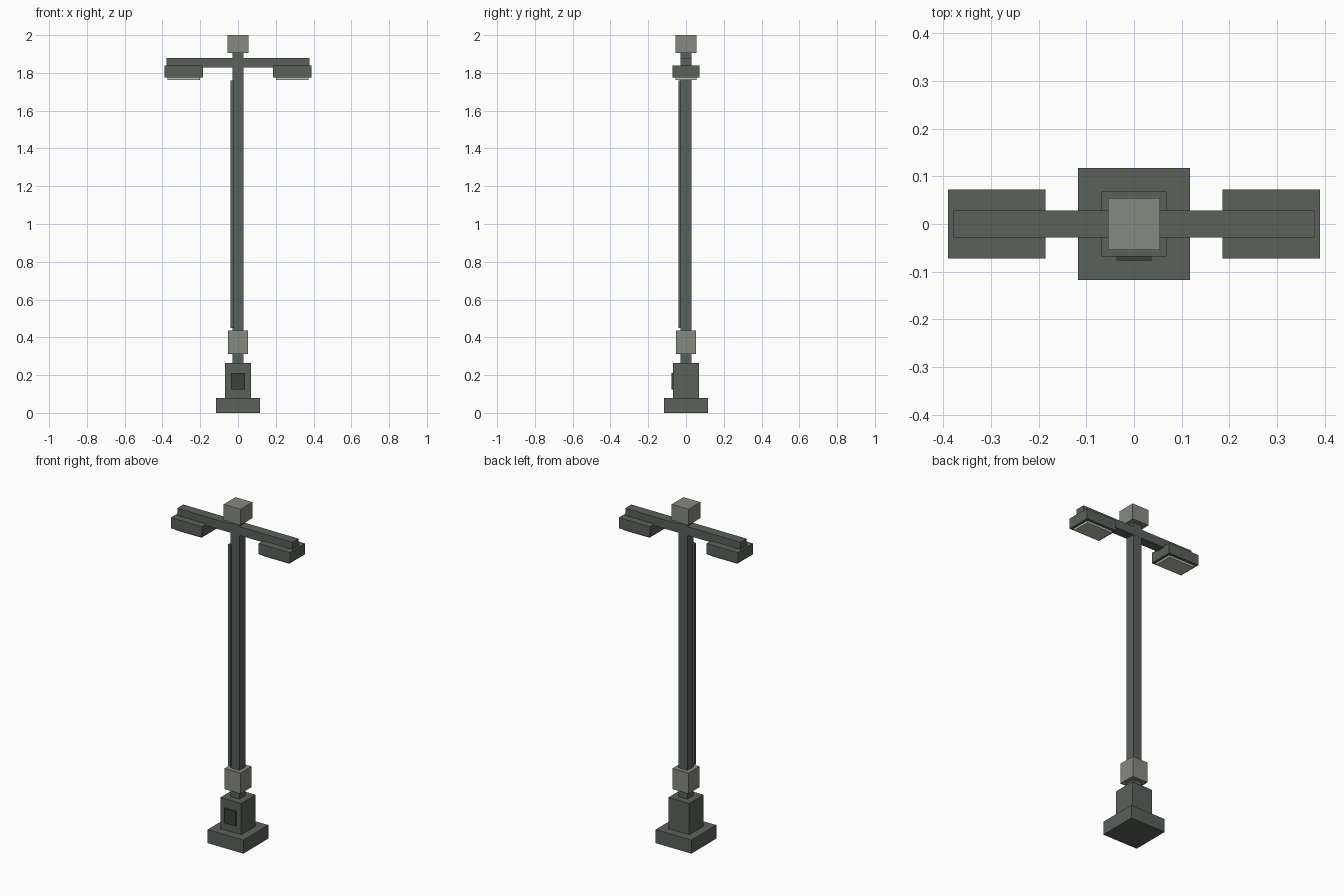
import bpy
import bmesh
from mathutils import Vector

cube = bpy.data.objects.get("Cube")
if cube:
    bpy.data.objects.remove(cube, do_unlink=True)


def make_material(name, color):
    mat = bpy.data.materials.new(name)
    mat.use_nodes = True
    mat.diffuse_color = (*color, 1)
    mat.node_tree.nodes["Principled BSDF"].inputs["Base Color"].default_value = (*color, 1)
    return mat


painted = make_material("dark green grey paint", (0.105, 0.12, 0.105))
stone = make_material("pale grey trim", (0.24, 0.255, 0.215))
hatch = make_material("deep green grey", (0.045, 0.055, 0.047))
glass = make_material("pale lamp glass", (0.48, 0.53, 0.42))


def box(name, low, high, mat):
    """Flat-sided box between two opposite corners."""
    low, high = Vector(low), Vector(high)
    bm = bmesh.new()
    bmesh.ops.create_cube(bm, size=1)
    bmesh.ops.scale(bm, vec=high - low, verts=bm.verts)
    mesh = bpy.data.meshes.new(name)
    bm.to_mesh(mesh)
    bm.free()
    mesh.materials.append(mat)
    obj = bpy.data.objects.new(name, mesh)
    obj.location = (low + high) / 2
    bpy.context.collection.objects.link(obj)
    return obj


def column(name, half, bottom, top, mat):
    """Square block centred on the pole axis."""
    return box(name, (-half, -half, bottom), (half, half, top), mat)


# Foot and pedestal
column("foot_slab", 0.117, 0, 0.08, painted)
column("pedestal", 0.068, 0.08, 0.265, painted)
box("access_hatch", (-0.037, -0.076, 0.125), (0.037, -0.067, 0.212), hatch)

# Pole with collar, cap and corner conduit
column("pole", 0.028, 0.265, 1.91, painted)
column("collar", 0.052, 0.312, 0.435, stone)
column("top_cap", 0.055, 1.905, 2.0, stone)
box("conduit", (-0.039, -0.039, 0.45), (-0.022, -0.022, 1.76), painted)

# Cross arm with a lamp at each end
box("cross_arm", (-0.378, -0.0285, 1.828), (0.378, 0.0285, 1.88), painted)
for side, sign in (("left", 1), ("right", -1)):
    inner, outer = sorted((sign * 0.185, sign * 0.39))
    box(side + "_lamp_housing", (inner, -0.072, 1.775), (outer, 0.072, 1.838), painted)
    box(side + "_lamp_glass", (inner + 0.016, -0.056, 1.763), (outer - 0.016, 0.056, 1.777), glass)
